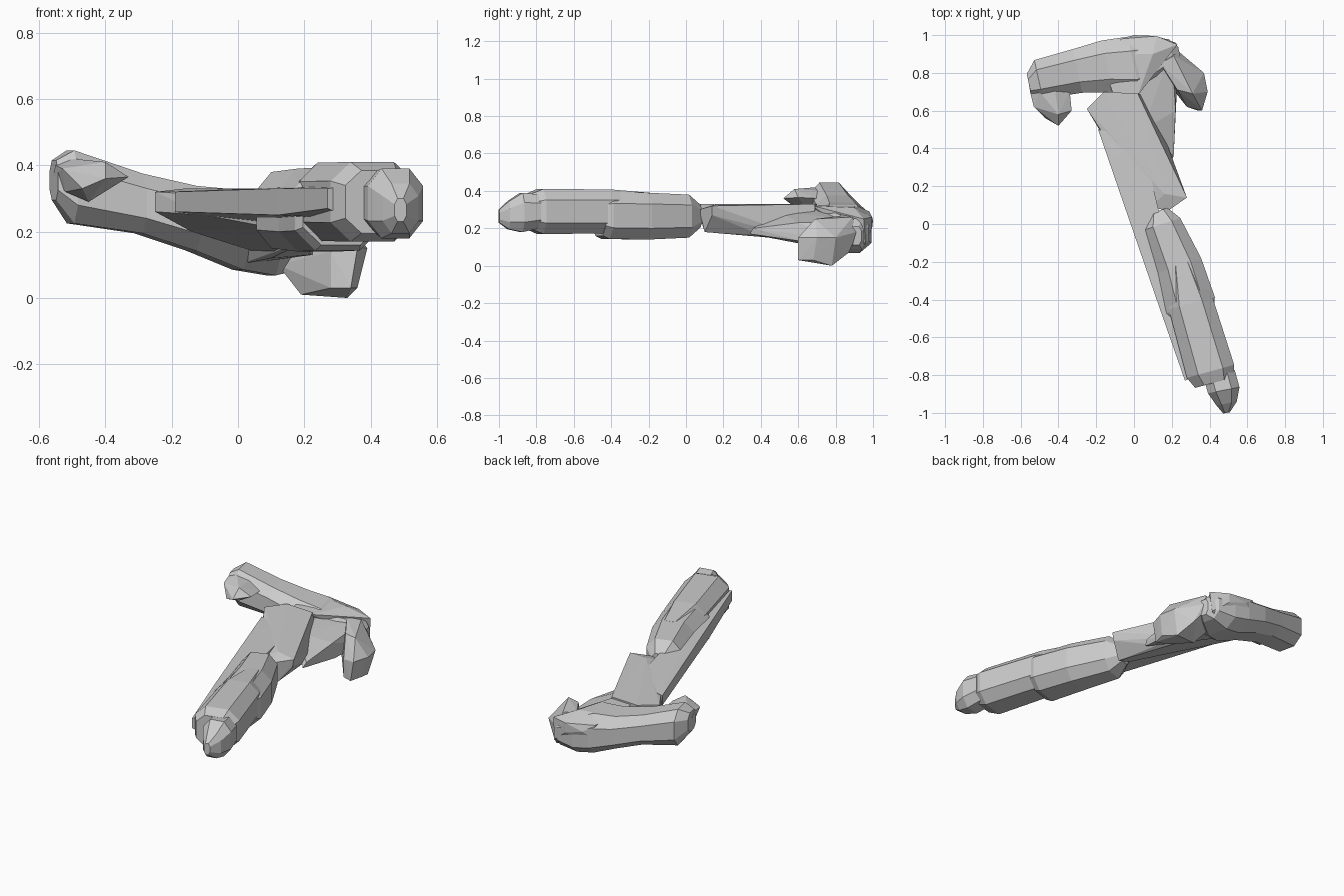
import bpy, bmesh
from mathutils import Vector


def finish(name, bm):
    bmesh.ops.recalc_face_normals(bm, faces=bm.faces)
    me = bpy.data.meshes.new(name)
    bm.to_mesh(me)
    bm.free()
    ob = bpy.data.objects.new(name, me)
    bpy.context.collection.objects.link(ob)
    return ob


def loft(name, sections, cut=0.5):
    """Chamfered eight-sided rings (x, y, z, half width, half height) along a path."""
    bm = bmesh.new()
    pts = [Vector(s[:3]) for s in sections]
    d = pts[-1] - pts[0]
    side = Vector((-d.y, d.x, 0)).normalized()
    shape = [(1, -cut), (1, cut), (cut, 1), (-cut, 1),
             (-1, cut), (-1, -cut), (-cut, -1), (cut, -1)]
    rings = []
    for p, s in zip(pts, sections):
        rings.append([bm.verts.new(p + side * a * s[3] + Vector((0, 0, b * s[4])))
                      for a, b in shape])
    for r, q in zip(rings, rings[1:]):
        for i in range(8):
            j = (i + 1) % 8
            bm.faces.new((r[i], r[j], q[j], q[i]))
    bm.faces.new(rings[0])
    bm.faces.new(rings[-1])
    return finish(name, bm)


def hull(name, points):
    """Faceted convex block around a few corner points."""
    bm = bmesh.new()
    for p in points:
        bm.verts.new(p)
    res = bmesh.ops.convex_hull(bm, input=bm.verts)
    junk = {g for g in res["geom_interior"] + res["geom_unused"]
            if isinstance(g, bmesh.types.BMVert)}
    bmesh.ops.delete(bm, geom=list(junk), context='VERTS')
    return finish(name, bm)


# Lower shaft: sleeve, inner shaft and end tip
loft("shaft_sleeve", [(.13, .07, .265, .05, .06), (.15, 0, .265, .10, .115),
                      (.24, -.22, .265, .122, .125), (.30, -.43, .268, .135, .125),
                      (.31, -.465, .27, .12, .11)], .52)
loft("shaft_end", [(.25, -.20, .29, .06, .10), (.30, -.42, .29, .12, .118),
                   (.405, -.78, .29, .13, .12), (.425, -.84, .29, .105, .095)], .52)
loft("shaft_tip", [(.45, -.79, .29, .085, .09), (.475, -.88, .285, .085, .105),
                   (.49, -.95, .27, .055, .075), (.49, -1.0, .265, .018, .035)])

# Thin rail along the left side of the shaft
hull("side_rail", [(-.19, .50, .26), (-.19, .50, .32), (-.10, .35, .25), (-.10, .35, .325),
                   (.04, .45, .22), (.04, .45, .325), (.27, -.83, .27), (.27, -.83, .33),
                   (.34, -.80, .24), (.34, -.80, .34), (.12, -.40, .25), (.12, -.40, .33)])

# Upper slab joining the shaft to the head, and the lower panel beside it
hull("upper_slab", [(-.25, .61, .32), (-.25, .61, .26), (-.16, .70, .33), (.02, .69, .33),
                    (.28, .14, .32), (.27, .14, .27), (.18, .07, .30), (.09, .09, .30),
                    (.11, .09, .21), (.20, .10, .18), (.16, .16, .33), (-.10, .36, .25),
                    (-.14, .69, .20), (.08, .68, .13), (.16, .40, .165)])
hull("side_panel", [(-.02, .95, .30), (.20, .93, .24), (.235, .88, .13), (.21, .36, .20),
                    (.20, .34, .17), (.10, .60, .12), (.0, .80, .10), (.05, .5, .29),
                    (.22, .60, .23), (.22, .62, .13), (0, .68, .30)])

# Curved cross head, dropping from left to right
loft("cross_head", [(-.555, .735, .355, .06, .06), (-.505, .765, .335, .105, .11),
                    (-.30, .81, .285, .118, .09), (-.14, .835, .24, .14, .098),
                    (0, .84, .205, .155, .12), (.10, .865, .175, .13, .107),
                    (.20, .905, .17, .075, .08), (.24, .91, .16, .03, .05)])
hull("head_back_ridge", [(-.07, .98, .29), (-.07, .98, .20), (.12, .995, .26), (.12, .995, .20),
                         (.23, .95, .25), (.22, .96, .12), (.10, .92, .08), (0, 1.0, .24),
                         (-.15, .80, .32), (.02, .68, .32), (-.10, .66, .32),
                         (.10, .90, .31), (-.05, .90, .325)])

# Hooked ends
hull("left_hook", [(-.56, .76, .36), (-.55, .70, .40), (-.53, .62, .39), (-.50, .70, .42),
                   (-.40, .52, .36), (-.47, .56, .33), (-.33, .60, .365), (-.34, .70, .36),
                   (-.45, .65, .29), (-.40, .58, .41), (-.42, .72, .40), (-.52, .66, .32)])
hull("right_hook", [(.20, .92, .18), (.13, .85, .22), (.12, .82, .10), (.19, .76, .01),
                    (.28, .62, .03), (.34, .60, .03), (.28, .62, .14), (.36, .60, .15),
                    (.39, .70, .15), (.36, .68, .03), (.33, .78, 0), (.23, .71, .25),
                    (.14, .85, .27), (.21, .89, .26), (.37, .80, .15), (.31, .69, .25),
                    (.28, .87, .07), (.24, .91, .18)])
